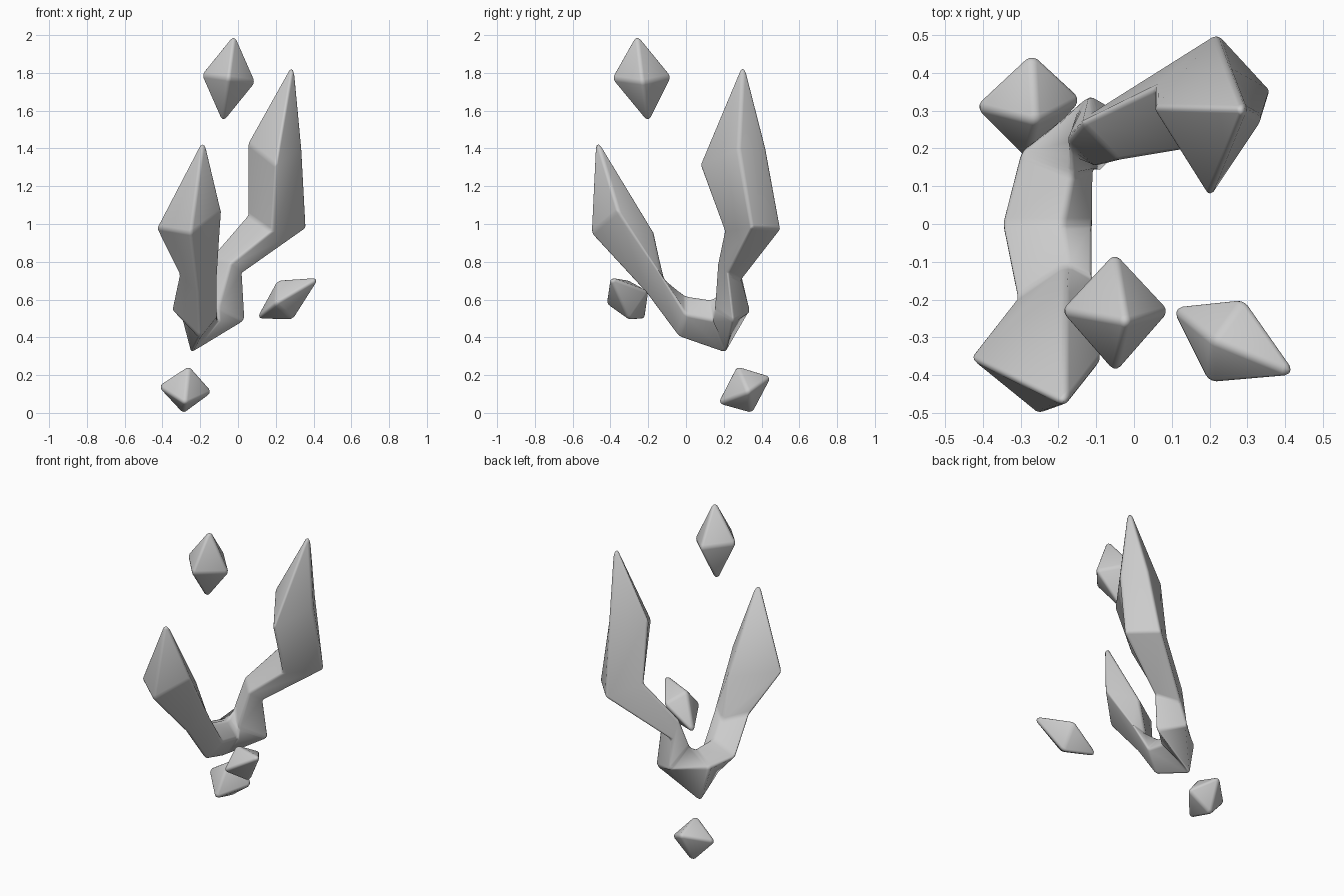
import bpy, bmesh
from mathutils import Vector

if "Cube" in bpy.data.objects:
    bpy.data.objects.remove(bpy.data.objects["Cube"])

stone = bpy.data.materials.new("pale grey stone")
stone.diffuse_color = (0.6, 0.6, 0.6, 1)
stone.use_nodes = True
stone.node_tree.nodes["Principled BSDF"].inputs["Base Color"].default_value = stone.diffuse_color


def finish(bm, name, width):
    """Turn a mesh into a softly rounded stone object."""
    bmesh.ops.recalc_face_normals(bm, faces=bm.faces)
    mesh = bpy.data.meshes.new(name)
    bm.to_mesh(mesh)
    bm.free()
    mesh.materials.append(stone)
    ob = bpy.data.objects.new(name, mesh)
    bpy.context.collection.objects.link(ob)
    bevel = ob.modifiers.new("soft_edges", 'BEVEL')
    bevel.width = width
    bevel.segments = 3
    bevel.limit_method = 'ANGLE'
    bevel.angle_limit = 0.4
    for p in mesh.polygons:
        p.use_smooth = True
    return ob


def crystal(name, points, grow=1.05):
    """Eight-sided floating shard from its six corners."""
    pts = [Vector(p) for p in points]
    mid = sum(pts, Vector()) / len(pts)
    bm = bmesh.new()
    for p in pts:
        bm.verts.new(mid + (p - mid) * grow)
    bmesh.ops.convex_hull(bm, input=bm.verts)
    return finish(bm, name, 0.016)


# Floating shards
crystal("upper_shard", [(-.02, -.26, 2.0), (-.08, -.20, 1.54), (-.05, -.08, 1.78),
                        (-.05, -.39, 1.77), (.09, -.23, 1.75), (-.19, -.23, 1.79)])
crystal("lower_shard", [(-.26, .27, .245), (-.29, .35, .0), (-.27, .45, .19),
                        (-.28, .17, .05), (-.42, .31, .14), (-.14, .33, .11)])
crystal("side_shard", [(.43, -.40, .715), (.10, -.22, .50), (.20, -.42, .58),
                       (.21, -.31, .70), (.29, -.20, .64), (.29, -.30, .495)])

# Forked branch: four-sided rings (outer, left, inner, right) from tip to tip
tip_a, tip_b = (-.18, -.48, 1.47), (.296, .305, 1.87)
rings = [
    [(-.25, -.505, .95), (-.435, -.355, .98), (-.18, -.165, .95), (-.085, -.36, 1.07)],
    [(-.21, -.21, .63), (-.315, -.20, .74), (-.18, -.11, .69), (-.105, -.14, .75)],
    [(-.20, -.04, .40), (-.355, .0, .55), (-.19, .0, .62), (-.105, .0, .52)],
    [(-.25, .215, .31), (-.30, .19, .54), (-.16, .13, .60), (-.105, .15, .49)],
    [(.04, .25, .485), (-.12, .345, .53), (-.18, .22, .66), (-.105, .15, .56)],
    [(.025, .22, .74), (-.11, .295, .70), (-.14, .27, .83), (-.04, .165, .79)],
    [(.365, .35, .98), (.22, .505, .97), (.05, .36, 1.05), (.18, .20, .96)],
    [(.34, .28, 1.40), (.25, .425, 1.40), (.05, .31, 1.43), (.20, .07, 1.31)],
]
bm = bmesh.new()
loops = [[bm.verts.new(p) for p in ring] for ring in rings]
for a, b in zip(loops, loops[1:]):
    for i in range(4):
        j = (i + 1) % 4
        bm.faces.new((a[i], a[j], b[j], b[i]))
for tip, ring in ((tip_a, loops[0]), (tip_b, loops[-1])):
    top = bm.verts.new(tip)
    for i in range(4):
        bm.faces.new((top, ring[i], ring[(i + 1) % 4]))
finish(bm, "forked_branch", 0.016)
